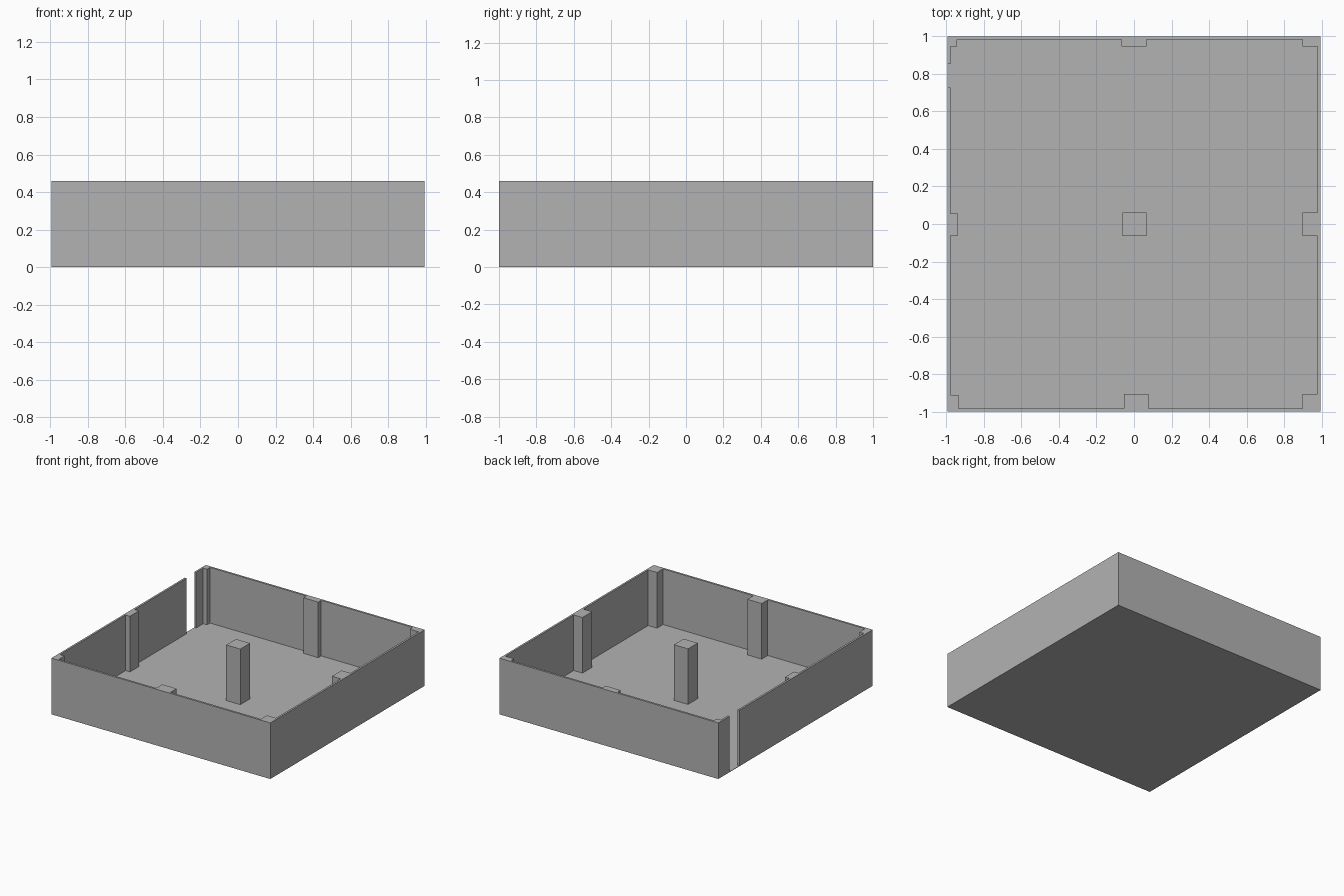
import bpy
import bmesh
from mathutils import Vector

cube = bpy.data.objects.get("Cube")
if cube:
    bpy.data.objects.remove(cube, do_unlink=True)

grey = bpy.data.materials.new("plain grey")
grey.use_nodes = True
colour = (0.45, 0.45, 0.45, 1)
grey.diffuse_color = colour
grey.node_tree.nodes["Principled BSDF"].inputs["Base Color"].default_value = colour


def block(name, x0, x1, y0, y1, z0, z1):
    """Axis-aligned box between the given limits."""
    bm = bmesh.new()
    bmesh.ops.create_cube(bm, size=1)
    lo, hi = Vector((x0, y0, z0)), Vector((x1, y1, z1))
    for v in bm.verts:
        v.co = (lo + hi) / 2 + v.co * (hi - lo)
    mesh = bpy.data.meshes.new(name)
    bm.to_mesh(mesh)
    bm.free()
    mesh.materials.append(grey)
    obj = bpy.data.objects.new(name, mesh)
    bpy.context.collection.objects.link(obj)
    return obj


# Outer limits, inner wall faces and heights
X, Y = 0.993, 1.0
IX, IY = 0.977, 0.983
FLOOR, TOP = 0.004, 0.46


def upright(name, x0, x1, y0, y1):
    return block(name, x0, x1, y0, y1, FLOOR, TOP)


# Floor slab
block("floor", -X, X, -Y, Y, 0, FLOOR)

# Walls, with a doorway in the right-hand wall near the back
upright("front_wall", -X, X, -Y, -IY)
upright("back_wall", -X, X, IY, Y)
upright("left_wall", IX, X, -IY, IY)
upright("right_wall_long", -X, -IX, -IY, 0.727)
upright("right_wall_short", -X, -IX, 0.853, IY)

# Corner posts
upright("front_left_post", 0.897, IX, -IY, -0.905)
upright("front_right_post", -IX, -0.935, -IY, -0.91)
upright("back_left_post", 0.897, IX, 0.945, IY)
upright("back_right_post", -IX, -0.942, 0.945, IY)

# Posts at the middle of each wall
upright("front_middle_post", -0.053, 0.077, -IY, -0.905)
upright("back_middle_post", -0.067, 0.066, 0.945, IY)
upright("left_middle_post", 0.897, IX, -0.064, 0.06)
upright("right_middle_post", -IX, -0.937, -0.062, 0.055)

# Free-standing central column
upright("centre_column", -0.062, 0.066, -0.064, 0.062)
